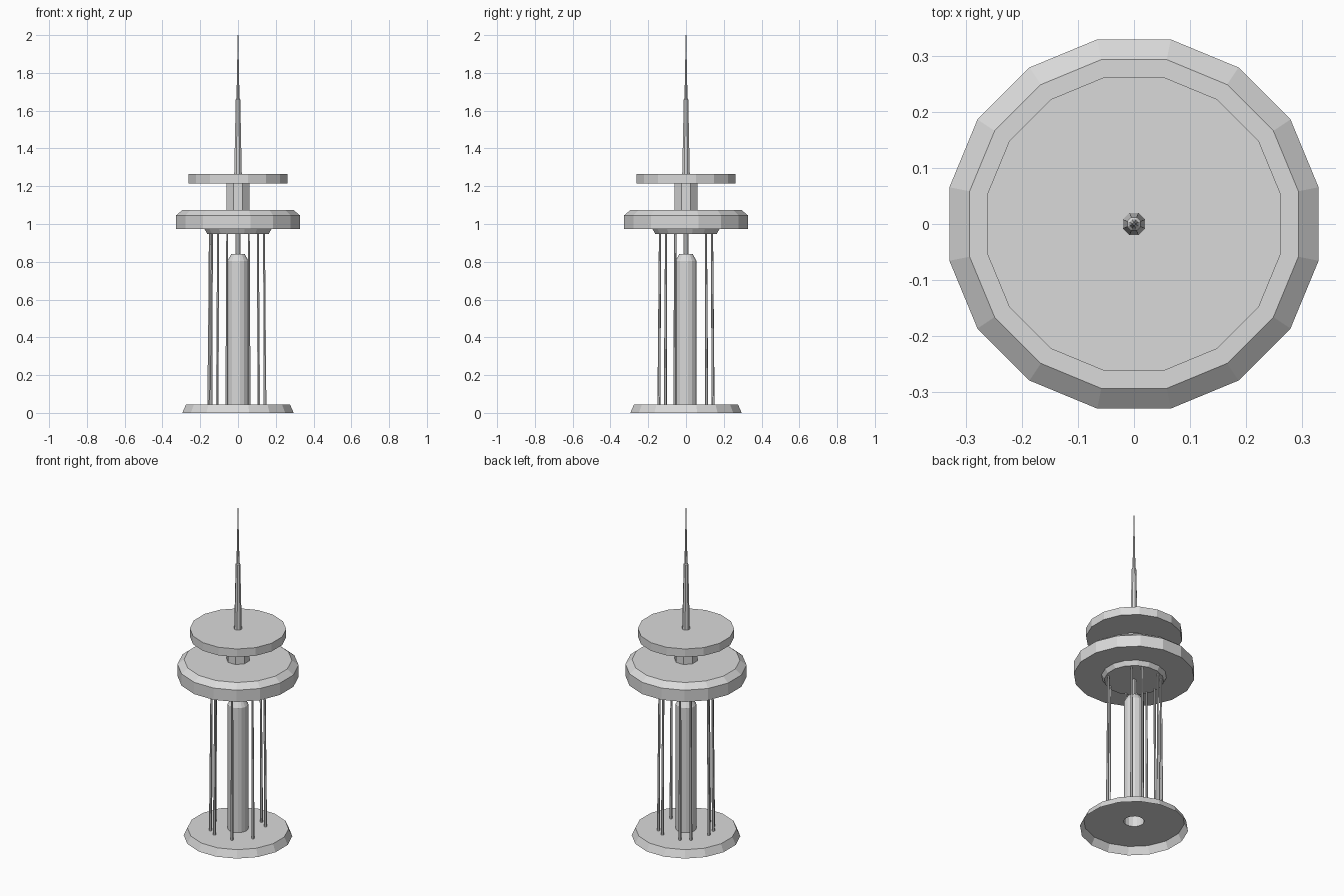
import bpy, bmesh, math
from mathutils import Vector

cube = bpy.data.objects.get("Cube")
if cube:
    bpy.data.objects.remove(cube, do_unlink=True)

grey = bpy.data.materials.new("concrete_grey")
grey.use_nodes = True
grey.diffuse_color = (0.7, 0.7, 0.7, 1)
grey.node_tree.nodes["Principled BSDF"].inputs["Base Color"].default_value = grey.diffuse_color


def lathe(name, profile, sides, cap_start=True, cap_end=True, axis=None):
    """Faceted turned part; profile holds (flat-to-centre radius, z), axis holds two end points."""
    bm = bmesh.new()
    rings = []
    for n, (radius, z) in enumerate(profile):
        centre = axis[n] if axis else Vector((0, 0, z))
        r = radius / math.cos(math.pi / sides)
        ring = []
        for i in range(sides):
            a = math.tau * (i + 0.5) / sides
            ring.append(bm.verts.new(centre + Vector((r * math.cos(a), r * math.sin(a), 0))))
        rings.append(ring)
    for low, high in zip(rings, rings[1:]):
        for i in range(sides):
            j = (i + 1) % sides
            bm.faces.new((low[i], low[j], high[j], high[i]))
    if cap_start:
        bm.faces.new(rings[0][::-1])
    if cap_end:
        bm.faces.new(rings[-1])
    mesh = bpy.data.meshes.new(name)
    bm.to_mesh(mesh)
    bm.free()
    mesh.materials.append(grey)
    obj = bpy.data.objects.new(name, mesh)
    bpy.context.collection.objects.link(obj)
    return obj


# Base plate: a shell open underneath, with a central opening for the hollow shaft
lathe("base_plate", [(0.295, 0), (0.275, 0.045), (0.056, 0.045)], 16, False, False)

# Hollow central shaft with chamfered top, and the rod above it
lathe("central_shaft", [(0.056, 0.045), (0.056, 0.805), (0.036, 0.84)], 16, False)
lathe("lift_rod", [(0.012, 0.84), (0.012, 0.95)], 8)

# Slim support columns on some of the sixteen spokes, leaning slightly inward
for spoke in (2, 3, 5, 6, 8, 9, 10, 11, 13, 15):
    a = math.tau * spoke / 16
    out = Vector((math.cos(a), math.sin(a), 0))
    ends = [out * 0.155 + Vector((0, 0, 0.045)), out * 0.149 + Vector((0, 0, 0.95))]
    lathe("support_column", [(0.007, 0), (0.005, 0)], 6, False, axis=ends)

# Observation deck: collar, wide drum and sloped roof edge
lathe("deck_collar", [(0.162, 0.947), (0.177, 0.973)], 16)
lathe("observation_deck", [(0.329, 0.973), (0.329, 1.045), (0.293, 1.075)], 16)

# Neck and upper disc
lathe("neck", [(0.06, 1.075), (0.06, 1.215)], 8)
lathe("upper_disc", [(0.262, 1.215), (0.262, 1.265)], 16)

# Tapered spire with a small step
lathe("spire", [(0.02, 1.265), (0.012, 1.66), (0.008, 1.665), (0.003, 1.92), (0.002, 2)], 8)
